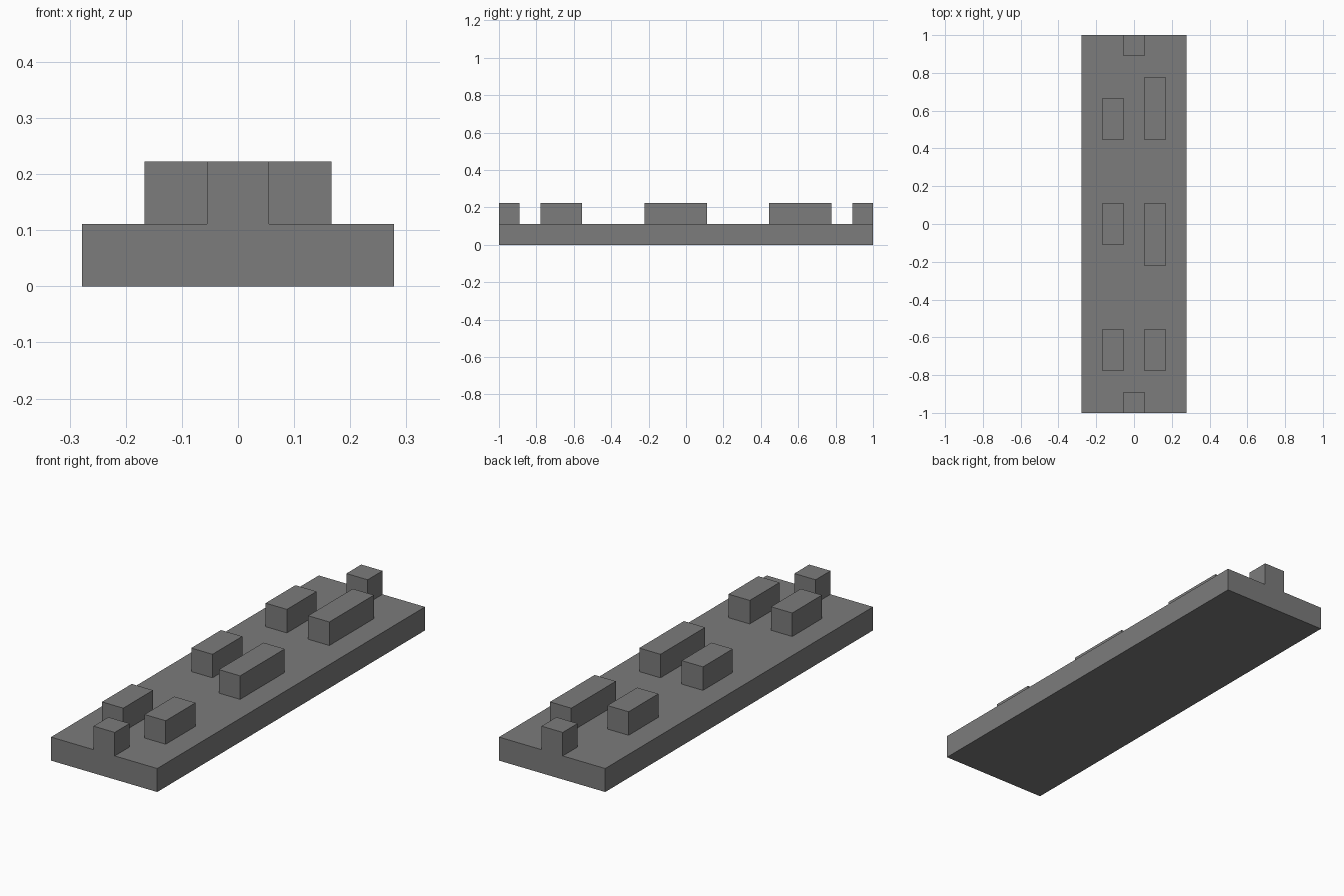
import bpy
import bmesh
from mathutils import Vector

if "Cube" in bpy.data.objects:
    bpy.data.objects.remove(bpy.data.objects["Cube"], do_unlink=True)

U = 1 / 9  # one module of the layout

grey = bpy.data.materials.new("mid grey")
grey.use_nodes = True
colour = (0.2, 0.2, 0.2, 1)
grey.diffuse_color = colour
grey.node_tree.nodes["Principled BSDF"].inputs["Base Color"].default_value = colour


def add_box(bm, x0, x1, y0, y1, z0, z1):
    """Add a box whose limits are given in modules."""
    verts = bmesh.ops.create_cube(bm, size=1)["verts"]
    for v in verts:
        v.co = Vector((x1 if v.co.x > 0 else x0,
                       y1 if v.co.y > 0 else y0,
                       z1 if v.co.z > 0 else z0)) * U


def finish(bm, name):
    bmesh.ops.recalc_face_normals(bm, faces=bm.faces)
    mesh = bpy.data.meshes.new(name)
    bm.to_mesh(mesh)
    bm.free()
    mesh.materials.append(grey)
    bpy.context.collection.objects.link(bpy.data.objects.new(name, mesh))


# Base slab with a post rising flush from the middle of each end
bm = bmesh.new()
add_box(bm, -2.5, 2.5, -9, 9, 0, 1)
for axis, offset in (((1, 0, 0), 0.5), ((0, 1, 0), 8)):
    for side in (-1, 1):
        bmesh.ops.bisect_plane(bm, geom=bm.verts[:] + bm.edges[:] + bm.faces[:],
                               plane_co=Vector(axis) * offset * side * U, plane_no=axis)
bm.normal_update()
posts = []
for f in bm.faces:
    c = f.calc_center_median() / U
    if f.normal.z > 0.9 and abs(c.x) < 0.5 and abs(c.y) > 8:
        posts.append(f)
for f in posts:
    new = bmesh.ops.extrude_face_region(bm, geom=[f])["geom"]
    bmesh.ops.translate(bm, vec=(0, 0, U),
                        verts=[g for g in new if isinstance(g, bmesh.types.BMVert)])
bmesh.ops.delete(bm, geom=[f for f in posts if f.is_valid], context='FACES_ONLY')
bmesh.ops.dissolve_limit(bm, angle_limit=0.01, verts=bm.verts, edges=bm.edges)
finish(bm, "base_with_end_posts")

# Two rows of blocks standing on the slab
rows = {
    "right": (-1, (("front", -7, -5), ("middle", -1, 1), ("back", 4, 6))),
    "left": (1, (("front", -7, -5), ("middle", -2, 1), ("back", 4, 7))),
}
for side, (x, blocks) in rows.items():
    for place, y0, y1 in blocks:
        bm = bmesh.new()
        add_box(bm, x - 0.5, x + 0.5, y0, y1, 1, 2)
        finish(bm, f"{side}_{place}_block")
